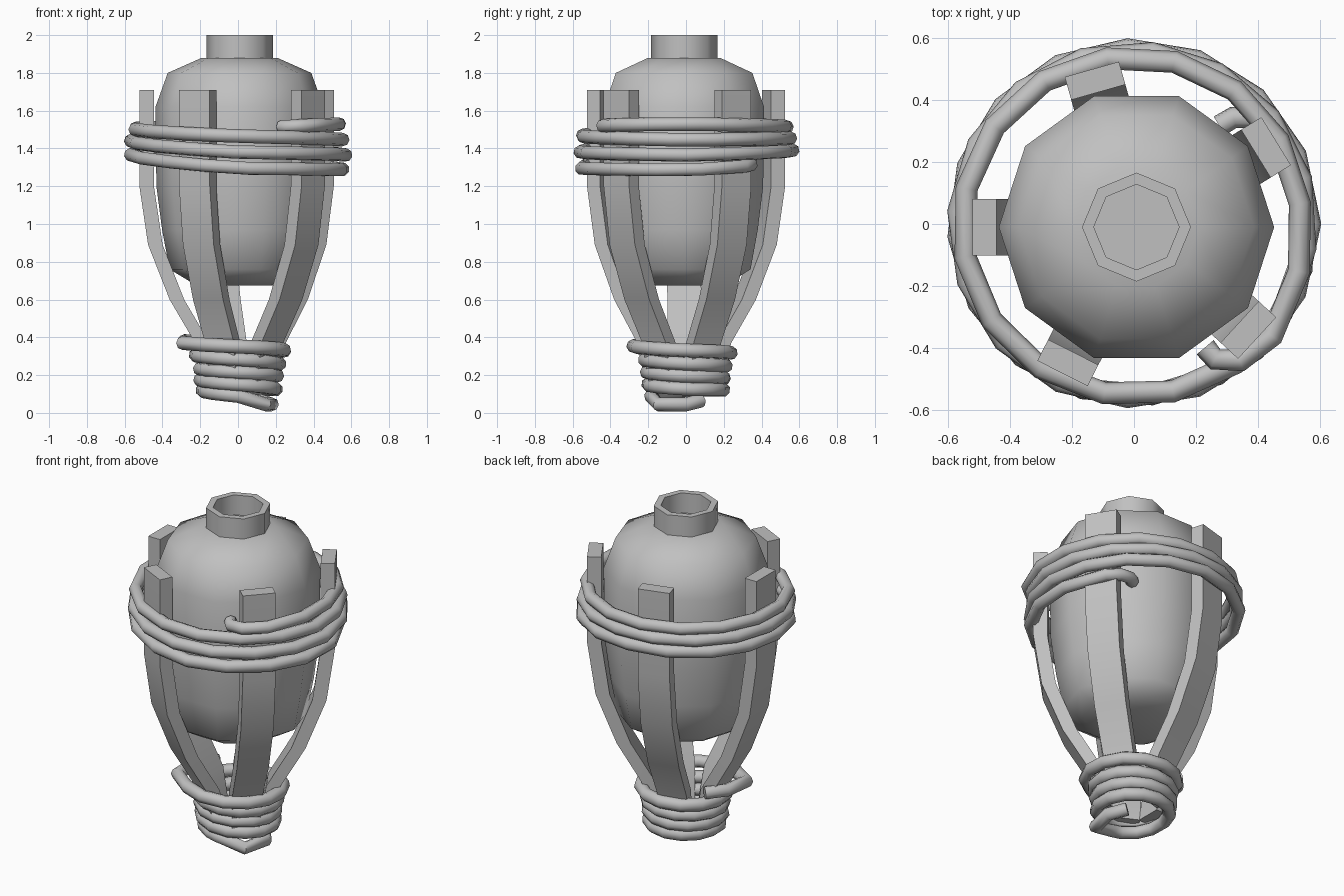
import bpy, bmesh
from math import sin, cos, radians, pi
from mathutils import Vector

old = bpy.data.objects.get("Cube")
if old:
    bpy.data.objects.remove(old, do_unlink=True)

GREY = (0.53, 0.53, 0.53, 1)
mat = bpy.data.materials.new("plain grey")
mat.use_nodes = True
mat.diffuse_color = GREY
mat.node_tree.nodes["Principled BSDF"].inputs["Base Color"].default_value = GREY

CENTRE = Vector((0.008, -0.01, 0))


def finish(name, mesh, smooth):
    mesh.materials.clear()
    mesh.materials.append(mat)
    obj = bpy.data.objects.new(name, mesh)
    bpy.context.collection.objects.link(obj)
    bpy.ops.object.select_all(action='DESELECT')
    obj.select_set(True)
    bpy.context.view_layer.objects.active = obj
    bpy.ops.object.shade_smooth_by_angle(angle=radians(smooth))


def from_bmesh(name, bm, smooth):
    bmesh.ops.recalc_face_normals(bm, faces=bm.faces)
    mesh = bpy.data.meshes.new(name)
    bm.to_mesh(mesh)
    bm.free()
    finish(name, mesh, smooth)


def loft(bm, rings):
    """Bridge successive rings of vertices and cap both ends."""
    rows = [[bm.verts.new(CENTRE + p) for p in ring] for ring in rings]
    for a, b in zip(rows, rows[1:]):
        for i in range(len(a)):
            j = (i + 1) % len(a)
            bm.faces.new((a[i], a[j], b[j], b[i]))
    bm.faces.new(rows[0])
    bm.faces.new(rows[-1])


def turned(name, profile, sides):
    bm = bmesh.new()
    loft(bm, [[Vector((r * cos(2 * pi * i / sides), r * sin(2 * pi * i / sides), z))
               for i in range(sides)] for r, z in profile])
    from_bmesh(name, bm, 50)


# Rounded jar body and hollow neck
turned("jar_body", [(0.20, 0.675), (0.27, 0.70), (0.37, 0.76), (0.41, 0.97), (0.44, 1.2),
                    (0.445, 1.62), (0.38, 1.80), (0.20, 1.88)], 10)
turned("jar_neck", [(0.176, 1.87), (0.176, 2.0), (0.138, 2.0), (0.138, 1.882)], 8)

# Five bent staves: outer radius, height, width
STAVE = [(0.53, 1.71, 0.182), (0.53, 1.2, 0.182), (0.484, 0.89, 0.182),
         (0.37, 0.6, 0.178), (0.235, 0.37, 0.17), (0.19, 0.15, 0.15)]
THICK = 0.077
for n in range(5):
    a = radians(180 - 74.2 * n)
    out, side = Vector((cos(a), sin(a), 0)), Vector((-sin(a), cos(a), 0))
    bm = bmesh.new()
    loft(bm, [[out * (r - d) + side * (w * s / 2) + Vector((0, 0, z))
               for d, s in ((0, -1), (0, 1), (THICK, 1), (THICK, -1))] for r, z, w in STAVE])
    from_bmesh(f"stave_{n + 1}", bm, 40)


def between(keys, a):
    """Read radius and height at an angle from sparse keys."""
    for (a0, r0, z0), (a1, r1, z1) in zip(keys, keys[1:]):
        if a <= a1:
            t = (a - a0) / (a1 - a0)
            return r0 + (r1 - r0) * t, z0 + (z1 - z0) * t
    return keys[-1][1:]


def rope(name, keys, step, thickness):
    head, tail = keys[:4], keys[-4:]
    angles = sorted({k[0] for k in head + tail}
                    | set(range(head[-1][0] + step, tail[0][0] - step // 2, step)))
    curve = bpy.data.curves.new(name, 'CURVE')
    curve.dimensions = '3D'
    curve.bevel_depth = thickness
    curve.bevel_resolution = 2
    curve.use_fill_caps = True
    spline = curve.splines.new('POLY')
    spline.points.add(len(angles) - 1)
    for p, a in zip(spline.points, angles):
        r, z = between(keys, a)
        p.co = (r * cos(radians(a)), r * sin(radians(a)), z, 1)
    helper = bpy.data.objects.new(name + "_path", curve)
    bpy.context.collection.objects.link(helper)
    bpy.context.view_layer.update()
    mesh = bpy.data.meshes.new_from_object(helper.evaluated_get(bpy.context.evaluated_depsgraph_get()))
    bpy.data.objects.remove(helper, do_unlink=True)
    finish(name, mesh, 50)


# Rope coiled round the shoulders, with both ends tucked in: angle, radius, height
rope("upper_rope", [(-60, 0.46, 1.515), (-59, 0.51, 1.515), (-52, 0.56, 1.52), (-39, 0.575, 1.525),
                    (0, 0.54, 1.53), (90, 0.54, 1.515), (180, 0.555, 1.505), (270, 0.555, 1.465),
                    (360, 0.56, 1.445), (450, 0.555, 1.455), (540, 0.57, 1.44), (630, 0.56, 1.38),
                    (720, 0.57, 1.365), (810, 0.565, 1.39), (900, 0.57, 1.37), (990, 0.555, 1.295),
                    (1080, 0.565, 1.285), (1114, 0.545, 1.305), (1122, 0.515, 1.315),
                    (1127, 0.47, 1.32), (1129, 0.42, 1.32)], 23, 0.036)

# Rope binding the foot of the staves, with a loose upper end
rope("lower_rope", [(151, 0.23, 0.375), (175, 0.285, 0.38), (207, 0.33, 0.37), (235, 0.29, 0.36),
                    (360, 0.25, 0.33), (540, 0.225, 0.305), (720, 0.22, 0.26), (900, 0.205, 0.235),
                    (1080, 0.21, 0.195), (1260, 0.2, 0.175), (1440, 0.205, 0.125),
                    (1620, 0.19, 0.12), (1710, 0.185, 0.09), (1755, 0.208, 0.045),
                    (1800, 0.18, 0.045), (1835, 0.14, 0.065)], 27, 0.037)
